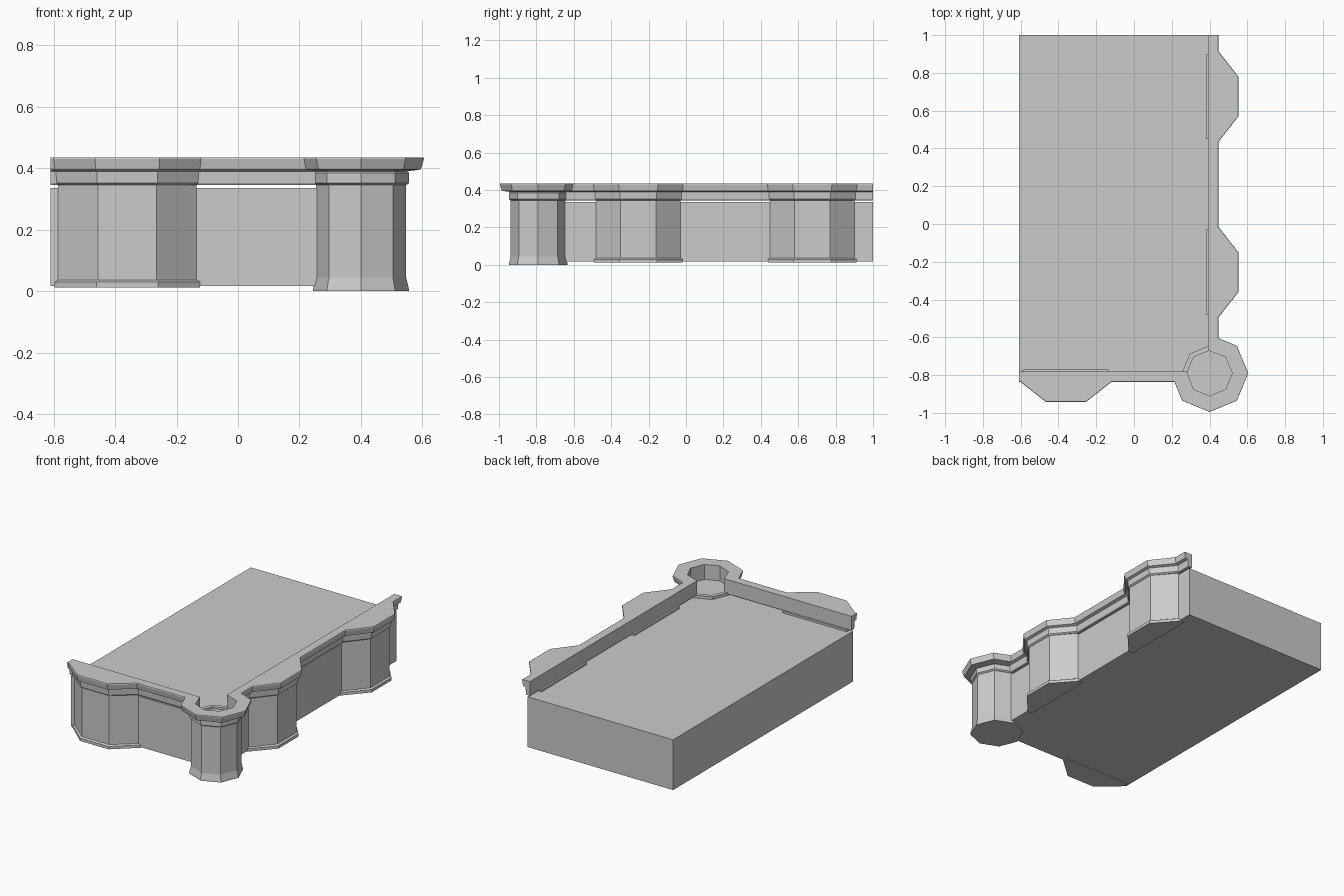
import bpy, bmesh
from math import cos, sin, radians

if "Cube" in bpy.data.objects:
    bpy.data.objects.remove(bpy.data.objects["Cube"])

CX, CY = 0.40, -0.79          # tower centre, where both walls meet


def make(name, rings, close_loop=True):
    """Skin a list of closed rings and cap both ends."""
    bm = bmesh.new()
    vs = [[bm.verts.new(p) for p in r] for r in rings]
    n = len(vs[0])
    for a, b in zip(vs, vs[1:]):
        for i in range(n):
            j = (i + 1) % n
            bm.faces.new((a[i], a[j], b[j], b[i]))
    bm.faces.new(vs[0])
    bm.faces.new(vs[-1])
    bmesh.ops.recalc_face_normals(bm, faces=bm.faces)
    me = bpy.data.meshes.new(name)
    bm.to_mesh(me)
    bm.free()
    ob = bpy.data.objects.new(name, me)
    bpy.context.collection.objects.link(ob)
    return ob


# u runs along a wall away from the tower, v points outwards
def right(u, v):
    return (CX + v, CY + u)


def front(u, v):
    return (CX - u, CY - v)


def octagon(r, z):
    return [(CX + r * cos(radians(a)), CY + r * sin(radians(a)), z)
            for a in range(0, 360, 45)]


# main block with the flat roof
make("main_block", [[(-0.61, -0.80, z), (0.41, -0.80, z), (0.41, 1, z), (-0.61, 1, z)]
                    for z in (0.017, 0.335)])

# corner tower with flared foot and shallow rim
make("corner_tower", [octagon(r, z) for r, z in (
    (0.157, 0), (0.155, 0.012), (0.147, 0.045), (0.147, 0.352),
    (0.12, 0.352), (0.12, 0.34))])

# projecting bays with plinths
BAYS = ((right, 0.535, "right_bay_near"), (right, 1.465, "right_bay_far"),
        (front, 0.76, "front_bay"))
for side, c, name in BAYS:
    rings = []
    for z, o in ((0.012, 0.012), (0.03, 0.012), (0.036, 0), (0.347, 0)):
        h, k, d = 0.225 + o, 0.095 + 0.4 * o, 0.12 + o
        rings.append([(*side(c + u, v), z) for u, v in (
            (-h, -0.02), (-h, 0.01), (-k, d), (k, d), (h, 0.01), (h, -0.02))])
    make(name, rings)

# cornice levels: z, wall overhang, bay depth, bay half width, tower radius
LEVELS = ((0.345, 0.016, 0.120, 0.225, 0.147),
          (0.352, 0.020, 0.130, 0.230, 0.157),
          (0.385, 0.022, 0.132, 0.232, 0.157),
          (0.390, 0.022, 0.132, 0.232, 0.150),
          (0.396, 0.040, 0.147, 0.236, 0.195),
          (0.430, 0.047, 0.153, 0.240, 0.205),
          (0.435, 0.045, 0.151, 0.239, 0.204))


def section(inner, outer):
    """Cross-section of the cornice at one path point."""
    pts = [(*inner, 0.345)]
    pts += [(*outer(*lv[1:]), lv[0]) for lv in LEVELS]
    return pts + [(*inner, 0.435)]


def wall_sections(side, end, centres):
    """Sections from the tower outwards along one wall."""
    out = [section(side(0.12, -0.008), lambda w, d, h, r: side(r - 0.414 * w, w))]
    for c in centres:
        for s, tip in ((-1, 0), (-1, 1), (1, 1), (1, 0)):
            def outer(w, d, h, r):
                k = 0.095 + (d - 0.12) * 0.3
                return side(c + s * k, d) if tip else side(c + s * h, w)
            out.append(section(side(c + s * (0.1 if tip else 0.235), -0.008), outer))
    out.append(section(side(end, -0.008), lambda w, d, h, r: side(end, w)))
    return out


# one continuous cornice: right wall, around the tower, front wall
path = wall_sections(right, 1.79, (0.535, 1.465))[::-1]
for a in (45, 0, -45, -90, -135):
    ca, sa = cos(radians(a)), sin(radians(a))
    path.append(section((CX + 0.12 * ca, CY + 0.12 * sa),
                        lambda w, d, h, r: (CX + r * ca, CY + r * sa)))
path += wall_sections(front, 1.01, (0.76,))
make("cornice", path)
